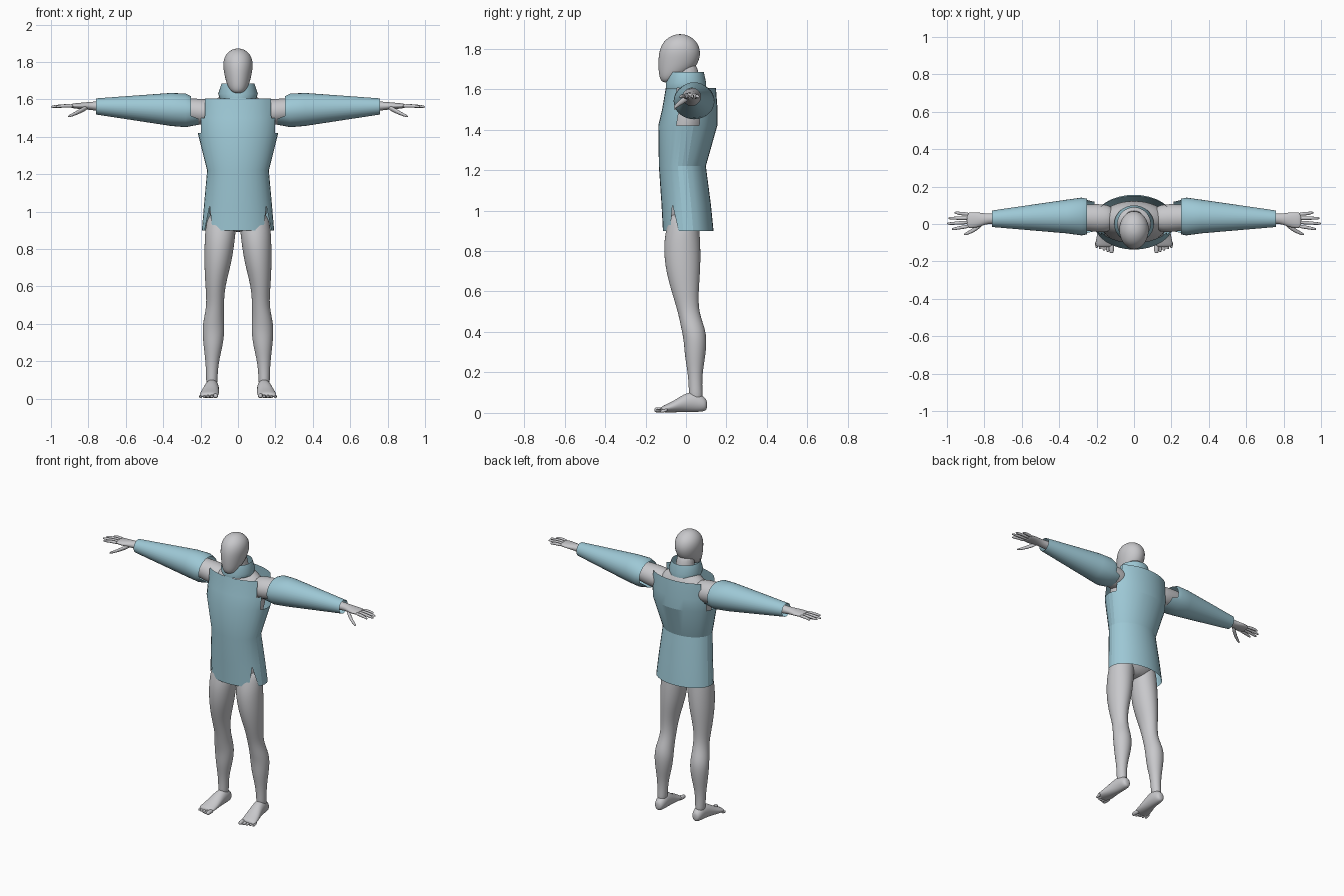
import bpy
import bmesh
from math import cos, sin, pi
from mathutils import Vector

default_cube = bpy.data.objects.get("Cube")
if default_cube:
    bpy.data.objects.remove(default_cube, do_unlink=True)


def make_material(name, colour):
    mat = bpy.data.materials.new(name)
    mat.use_nodes = True
    mat.diffuse_color = colour
    shader = mat.node_tree.nodes["Principled BSDF"]
    shader.inputs["Base Color"].default_value = colour
    shader.inputs["Roughness"].default_value = 0.7
    return mat


skin = make_material("pale grey skin", (0.58, 0.58, 0.6, 1))
cloth = make_material("light blue cloth", (0.34, 0.58, 0.67, 1))

# The two directions that span a ring, for each loft axis
SPANS = {
    "x": (Vector((0, 1, 0)), Vector((0, 0, 1))),
    "y": (Vector((1, 0, 0)), Vector((0, 0, 1))),
    "z": (Vector((1, 0, 0)), Vector((0, 1, 0))),
}


def loft(name, rings, axis="z", mat=skin, side=1, sides=16, capped=True,
         smooth=True, edit=None, angle=40):
    """Skin a tube over elliptical rings given as (x, y, z, radius, radius)."""
    bm = bmesh.new()
    u, v = SPANS[axis]
    loops = []
    for x, y, z, a, b in rings:
        centre = Vector((x * side, y, z))
        loops.append([
            bm.verts.new(centre + u * a * cos(2 * pi * i / sides)
                         + v * b * sin(2 * pi * i / sides))
            for i in range(sides)])
    for low, high in zip(loops, loops[1:]):
        for i in range(sides):
            j = (i + 1) % sides
            bm.faces.new((low[i], low[j], high[j], high[i]))
    if capped:
        bm.faces.new(loops[0])
        bm.faces.new(loops[-1])
    bmesh.ops.recalc_face_normals(bm, faces=bm.faces)
    if edit:
        edit(bm, loops)
    mesh = bpy.data.meshes.new(name)
    bm.to_mesh(mesh)
    bm.free()
    mesh.materials.append(mat)
    obj = bpy.data.objects.new(name, mesh)
    bpy.context.collection.objects.link(obj)
    if smooth:
        sub = obj.modifiers.new("rounding", "SUBSURF")
        sub.levels = sub.render_levels = 2
        mesh.polygons.foreach_set("use_smooth", [True] * len(mesh.polygons))
    else:
        bpy.ops.object.select_all(action="DESELECT")
        obj.select_set(True)
        bpy.context.view_layer.objects.active = obj
        bpy.ops.object.shade_smooth_by_angle(angle=angle * pi / 180)
    return obj


# Head and neck
loft("head", [
    (0, -.098, 1.632, .024, .018), (0, -.08, 1.655, .048, .052),
    (0, -.048, 1.695, .066, .09), (0, -.035, 1.745, .077, .104),
    (0, -.03, 1.79, .083, .104), (0, -.029, 1.832, .073, .087),
    (0, -.029, 1.86, .046, .053), (0, -.029, 1.872, .016, .018)])
loft("neck", [
    (0, .025, 1.54, .09, .07), (0, .02, 1.6, .068, .064),
    (0, .008, 1.66, .056, .058), (0, -.005, 1.74, .054, .058)])

# Trunk under the shirt
loft("trunk", [
    (0, -.02, .89, .07, .05), (0, -.01, .93, .145, .085),
    (0, 0, .99, .16, .1), (0, -.01, 1.1, .15, .1),
    (0, -.02, 1.22, .142, .092), (0, 0, 1.42, .187, .117),
    (0, .02, 1.5, .193, .11), (0, .025, 1.57, .165, .09),
    (0, .025, 1.615, .1, .065), (0, .02, 1.65, .05, .05)])


# Shirt body: armholes at the sides and a pointed slit at each front corner
SHIRT_SIDES = 32
SLIT_RIGHT, SLIT_LEFT = 19, 29


def cut_shirt(bm, loops):
    holes = []
    for row, reach in ((-3, 2), (-2, 3)):
        for mid in (0, SHIRT_SIDES // 2):
            for k in range(mid - reach, mid + reach):
                i, j = k % SHIRT_SIDES, (k + 1) % SHIRT_SIDES
                low, high = loops[row], loops[row + 1]
                holes.append(bm.faces.get((low[i], low[j], high[j], high[i])))
    bmesh.ops.delete(bm, geom=holes, context="FACES")
    hem, tip = loops[0], loops[1]
    for i in (SLIT_RIGHT, SLIT_LEFT):
        bm.verts.remove(hem[i])
        bm.faces.new((hem[i - 1], tip[i], tip[i - 1]))
        bm.faces.new((hem[i + 1], tip[i + 1], tip[i]))


loft("shirt_body", [
    (0, .011, .9, .193, .125), (0, .001, 1.03, .182, .122),
    (0, -.018, 1.22, .165, .116), (0, .009, 1.42, .215, .146),
    (0, .019, 1.5, .214, .137), (0, .024, 1.605, .212, .124)],
    mat=cloth, sides=SHIRT_SIDES, capped=False, smooth=False,
    edit=cut_shirt, angle=15)

# Standing collar
loft("collar", [
    (0, 0, 1.605, .098, .1), (0, 0, 1.63, .106, .1),
    (0, 0, 1.685, .088, .088)],
    mat=cloth, sides=SHIRT_SIDES, capped=False, smooth=False)


def droop_armpit(bm, loops):
    # Pull the underside of the sleeve opening towards the body
    for v in loops[0]:
        if v.co.z < 1.51:
            v.co.x *= 0.85


for side, label in ((1, "left"), (-1, "right")):
    # Sleeve
    loft(label + "_sleeve", [
        (.25, .04, 1.54, .095, .076), (.28, .04, 1.541, .101, .09),
        (.36, .04, 1.546, .09, .088), (.76, .028, 1.562, .044, .043)],
        axis="x", mat=cloth, side=side, sides=SHIRT_SIDES, capped=False,
        smooth=False, edit=droop_armpit)

    # Arm and palm
    loft(label + "_arm", [
        (.1, .03, 1.53, .06, .055), (.16, .03, 1.53, .078, .072),
        (.22, .033, 1.535, .075, .07), (.29, .035, 1.545, .068, .063),
        (.45, .03, 1.555, .05, .05), (.62, .03, 1.56, .038, .036),
        (.76, .03, 1.564, .027, .025), (.8, .026, 1.565, .03, .021),
        (.84, .022, 1.565, .043, .017), (.88, .02, 1.565, .043, .014),
        (.895, .02, 1.565, .038, .009)], axis="x", side=side)

    # Four fingers
    for k, tip in enumerate((.975, 1, .993, .96)):
        y = -.011 + .021 * k
        spread = y + .008 * (k - 2)
        loft(f"{label}_finger_{k + 1}", [
            (.875, y, 1.564, .011, .011),
            (.93, (y + spread) / 2, 1.566, .01, .01),
            (tip - .01, spread, 1.561, .008, .008),
            (tip, spread, 1.56, .004, .004)],
            axis="x", side=side, sides=8)

    # Thumb
    loft(label + "_thumb", [
        (.8, .012, 1.56, .014, .014), (.835, -.017, 1.542, .016, .015),
        (.87, -.04, 1.524, .012, .011), (.9, -.053, 1.511, .009, .008),
        (.909, -.056, 1.508, .004, .004)], axis="x", side=side, sides=8)

    # Leg
    loft(label + "_leg", [
        (.085, -.005, 1.0, .07, .075), (.092, -.015, .92, .084, .081),
        (.098, -.02, .84, .082, .093), (.108, -.016, .72, .074, .09),
        (.122, -.005, .6, .053, .068), (.121, .011, .5, .046, .052),
        (.13, .035, .42, .056, .06), (.131, .046, .36, .061, .058),
        (.133, .045, .28, .052, .052), (.138, .045, .2, .036, .037),
        (.14, .047, .12, .031, .033), (.14, .05, .05, .03, .037)], side=side)

    # Foot
    loft(label + "_foot", [
        (.138, .105, .04, .016, .022), (.138, .09, .043, .032, .037),
        (.138, .045, .057, .037, .054), (.143, -.01, .049, .042, .046),
        (.15, -.06, .031, .05, .029), (.156, -.105, .021, .052, .019),
        (.157, -.125, .017, .046, .012)], axis="y", side=side)

    # Toes, shrinking towards the outside
    for k in range(5):
        x = .12 + .02 * k
        r = .0145 if k == 0 else .011 - .0006 * k
        tip = -.156 + .007 * k
        loft(f"{label}_toe_{k + 1}", [
            (x, -.09, .016, r, r), (x, tip + .015, r, r, r),
            (x, tip + .003, r, r * .8, r * .8), (x, tip, r, r / 2, r / 2)],
            axis="y", side=side, sides=8)
